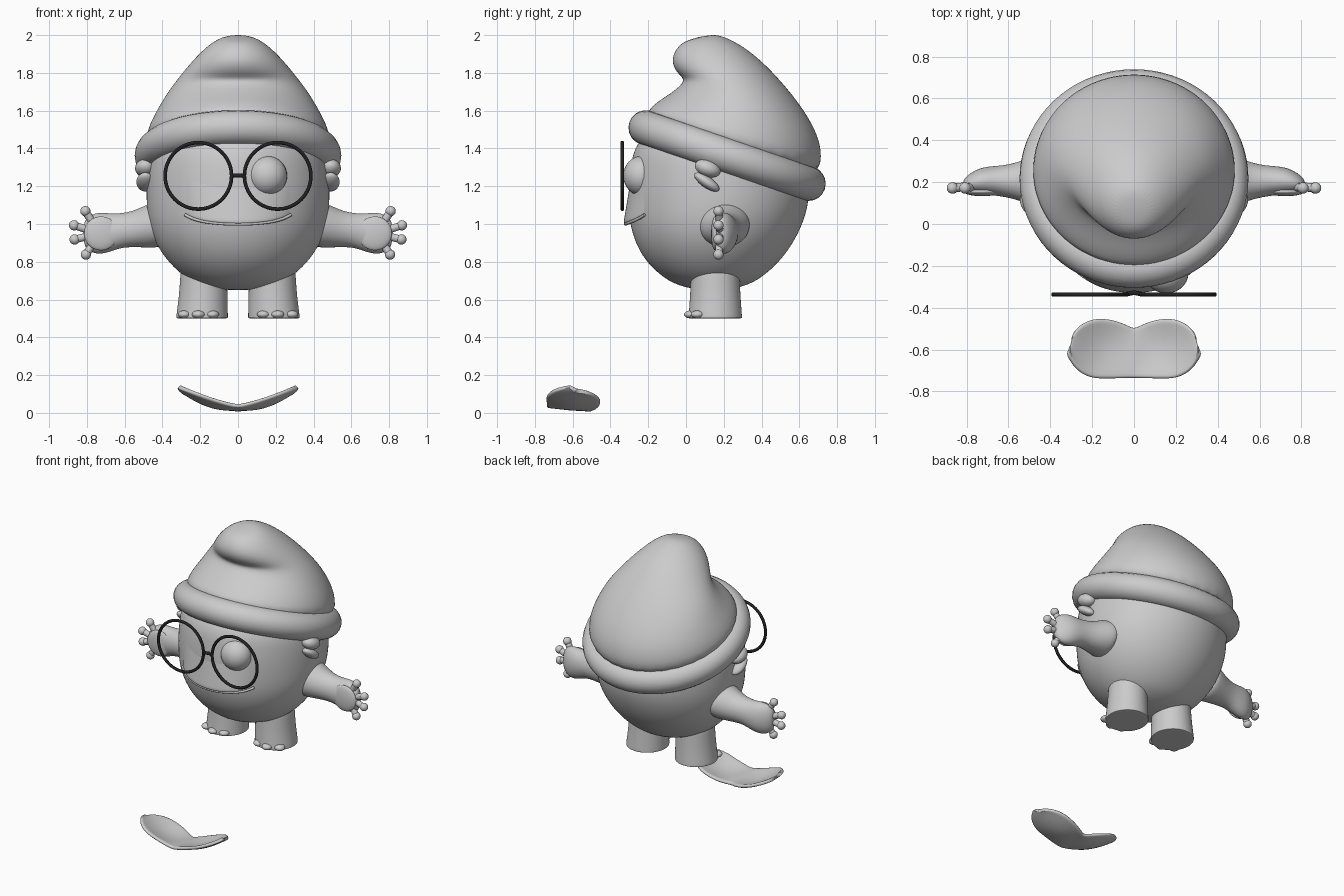
import bpy, bmesh, math
from mathutils import Vector, Matrix

if "Cube" in bpy.data.objects:
    bpy.data.objects.remove(bpy.data.objects["Cube"], do_unlink=True)


def material(name, value):
    m = bpy.data.materials.new(name)
    m.use_nodes = True
    col = (value, value, value, 1)
    m.diffuse_color = col
    m.node_tree.nodes["Principled BSDF"].inputs["Base Color"].default_value = col
    return m


CLAY = material("light grey clay", 0.6)
BLACK = material("black frame", 0.015)


def finish(bm, name, mat, subdiv=0, closed=True):
    if closed:
        bmesh.ops.recalc_face_normals(bm, faces=bm.faces)
    me = bpy.data.meshes.new(name)
    bm.to_mesh(me)
    bm.free()
    me.materials.append(mat)
    for p in me.polygons:
        p.use_smooth = True
    ob = bpy.data.objects.new(name, me)
    bpy.context.collection.objects.link(ob)
    if subdiv:
        mod = ob.modifiers.new("Smooth", 'SUBSURF')
        mod.levels = mod.render_levels = subdiv
    return ob


def loft(name, sections, mat=CLAY, n=32, subdiv=2):
    """Skin elliptical sections given as (centre, half axis, half axis)."""
    bm = bmesh.new()
    rings = []
    for c, a, b in sections:
        c, a, b = Vector(c), Vector(a), Vector(b)
        rings.append([bm.verts.new(c + a * math.cos(t) + b * math.sin(t))
                      for t in (2 * math.pi * i / n for i in range(n))])
    for r, q in zip(rings, rings[1:]):
        for i in range(n):
            j = (i + 1) % n
            bm.faces.new((r[i], r[j], q[j], q[i]))
    for r in (rings[0], rings[-1]):
        bm.faces.new(r)
    return finish(bm, name, mat, subdiv)


def ball(name, pos, radii, tilt=0, mat=CLAY, axis='X'):
    bm = bmesh.new()
    m = Matrix.Translation(pos) @ Matrix.Rotation(tilt, 4, axis) @ Matrix.Diagonal((*radii, 1))
    bmesh.ops.create_uvsphere(bm, u_segments=28, v_segments=16, radius=1, matrix=m)
    return finish(bm, name, mat)


def tube(name, points, radius, mat, cyclic=False):
    cu = bpy.data.curves.new(name, 'CURVE')
    cu.dimensions = '3D'
    cu.bevel_depth = radius
    cu.bevel_resolution = 3
    cu.use_fill_caps = True
    sp = cu.splines.new('POLY')
    sp.points.add(len(points) - 1)
    for p, co in zip(sp.points, points):
        p.co = (*co, 1)
    sp.use_cyclic_u = cyclic
    sp.use_smooth = True
    cu.materials.append(mat)
    ob = bpy.data.objects.new(name, cu)
    bpy.context.collection.objects.link(ob)


def sheet(name, columns, thickness, subdiv=1):
    bm = bmesh.new()
    cols = [[bm.verts.new(p) for p in c] for c in columns]
    for a, b in zip(cols, cols[1:]):
        for i in range(len(a) - 1):
            bm.faces.new((a[i], b[i], b[i + 1], a[i + 1]))
    ob = finish(bm, name, CLAY, 0, False)
    if thickness:
        mod = ob.modifiers.new("Thickness", 'SOLIDIFY')
        mod.thickness, mod.offset = thickness, -1
    mod = ob.modifiers.new("Smooth", 'SUBSURF')
    mod.levels = mod.render_levels = subdiv


def side_section(front, back, w):
    """Section across the body from a front (y, z) to a back (y, z) point."""
    f, b = Vector((0, *front)), Vector((0, *back))
    return (f + b) / 2, (w, 0, 0), (b - f) / 2


# Egg-shaped body: height, front, back, half width
body = [(.65, .1, .19, .05), (.66, .01, .27, .14), (.69, -.08, .36, .235),
        (.74, -.15, .43, .31), (.81, -.22, .505, .38), (.9, -.27, .57, .44),
        (1.0, -.30, .62, .475), (1.1, -.305, .65, .487), (1.2, -.305, .655, .487),
        (1.3, -.295, .65, .482), (1.4, -.28, .62, .46), (1.5, -.2, .56, .4),
        (1.56, -.05, .4, .25)]
loft("body", [side_section((f, z), (b, z), w) for z, f, b, w in body])


# Overhanging upper lip and smile
def face_y(x):
    return .17 - .475 * math.sqrt(1 - (x / .487) ** 2)


def smile_z(u):
    return .997 + .03 * u * u + .02 * u ** 6


lip = []
for i in range(29):
    u = i / 14 - 1
    x, fade = .275 * u, 1 - u ** 4
    col = [(x, face_y(x) + .05, smile_z(u) + .012), (x, face_y(x) - .022 * fade, smile_z(u) + .002)]
    for k in range(7):
        v = k / 6
        col.append((x, face_y(x) - .026 * fade * (1 - v) + .006 * v, smile_z(u) + .01 + .19 * v))
    lip.append(col)
sheet("upper_lip", lip, 0)
tube("smile_edge", [(.28 * u, face_y(.28 * u) - .016 * (1 - u ** 4), smile_z(u) + .002)
                    for u in (i / 14 - 1 for i in range(29))], .008, CLAY)

# Single eye
ball("left_eye", (.155, -.235, 1.255), (.105, .097, .105))

# Floppy hat with a forward-curling tip, and its rolled brim
hat = [((-.24, 1.54), (.69, 1.2), .5), ((-.19, 1.625), (.73, 1.36), .485),
       ((-.1, 1.68), (.69, 1.5), .435), ((-.025, 1.735), (.6, 1.64), .38),
       ((-.01, 1.77), (.505, 1.755), .325), ((-.05, 1.8), (.405, 1.86), .27),
       ((-.08, 1.86), (.305, 1.94), .205), ((-.055, 1.93), (.21, 1.99), .135),
       ((.0, 1.975), (.14, 2.007), .065)]
loft("hat", [side_section(*s) for s in hat])

bm = bmesh.new()
rows = []
tilt = Matrix.Translation((0, .2175, 1.362)) @ Matrix.Rotation(math.radians(-19), 4, 'X')
for i in range(72):
    a = 2 * math.pi * i / 72
    row = []
    for k in range(20):
        t = 2 * math.pi * k / 20
        r = .455 + .092 * math.cos(t)
        row.append(bm.verts.new(tilt @ Vector((r * math.cos(a), r * math.sin(a), .092 * math.sin(t)))))
    rows.append(row)
for i in range(72):
    p, q = rows[i], rows[(i + 1) % 72]
    for k in range(20):
        j = (k + 1) % 20
        bm.faces.new((p[k], q[k], q[j], p[j]))
finish(bm, "hat_brim", CLAY)

# Round glasses
for s, side in ((1, "left"), (-1, "right")):
    tube(side + "_glasses_ring",
         [(s * .21 + .176 * math.cos(t), -.337, 1.255 + .176 * math.sin(t))
          for t in (2 * math.pi * i / 64 for i in range(64))], .01, BLACK, True)
tube("glasses_bridge", [(-.035, -.335, 1.255), (0, -.328, 1.258), (.035, -.335, 1.255)], .011, BLACK)

# Paired parts: ears, arms, hands, legs and toes
arm = [(.38, .2, 1.0, .15, .125), (.46, .205, .995, .13, .12), (.54, .205, .975, .095, .098),
       (.61, .205, .967, .077, .09), (.67, .207, .955, .07, .1), (.73, .205, .95, .066, .112),
       (.785, .195, .95, .048, .1), (.82, .185, .95, .025, .06)]
fingers = [(.808, 1.068), (.868, .993), (.865, .918), (.805, .838)]
leg = [(.84, .18, .12, .125), (.7, .182, .125, .13), (.6, .185, .13, .135), (.515, .19, .137, .142),
       (.503, .19, .137, .142), (.5, .19, .135, .14), (.5, .19, .06, .06)]
for s, side in ((1, "left"), (-1, "right")):
    ball(side + "_upper_ear", (s * .49, .115, 1.295), (.055, .07, .045), -.35)
    ball(side + "_lower_ear", (s * .49, .11, 1.222), (.048, .078, .03), -.6)
    loft(side + "_arm", [((s * x, y, z), (0, ry, 0), (0, 0, rz)) for x, y, z, ry, rz in arm])
    ball(side + "_palm_pad", (s * .725, .155, .95), (.09, .022, .09))
    for x, z in fingers:
        tip = Vector((s * x, .172, z))
        root = Vector((s * .735, .185, .95))
        tube(side + "_finger", [root, tip], .021, CLAY)
        ball(side + "_fingertip", tip, (.027, .027, .027))
    loft(side + "_leg", [((s * x, .155, z), (rx, 0, 0), (0, ry, 0)) for z, x, rx, ry in leg])
    for x, y in ((.135, .04), (.21, .025), (.285, .06)):
        ball(side + "_toe", (s * x, y, .521), (.034, .035, .021))

# Loose two-lobed dish lying in front
dish = []
for i in range(41):
    x = -.305 * math.cos(math.pi * i / 40)
    t = abs(x)
    h = max(.12, math.sqrt(max(0, 1 - (max(0, t - .16) / .145) ** 2)))
    notch = .045 * (max(0, .16 - t) / .16) ** 2
    front, back = -.595 - .14 * h, -.595 + .14 * h - notch
    col = []
    for k in range(13):
        v = k / 12
        bowl = .028 * math.sin(math.pi * v) * math.sin(math.pi * t / .305)
        z = .037 + .1 * (t / .305) ** 1.2 - bowl + .02 * (.5 - v)
        col.append((x, front + (back - front) * v, z))
    dish.append(col)
sheet("loose_dish", dish, .022)
